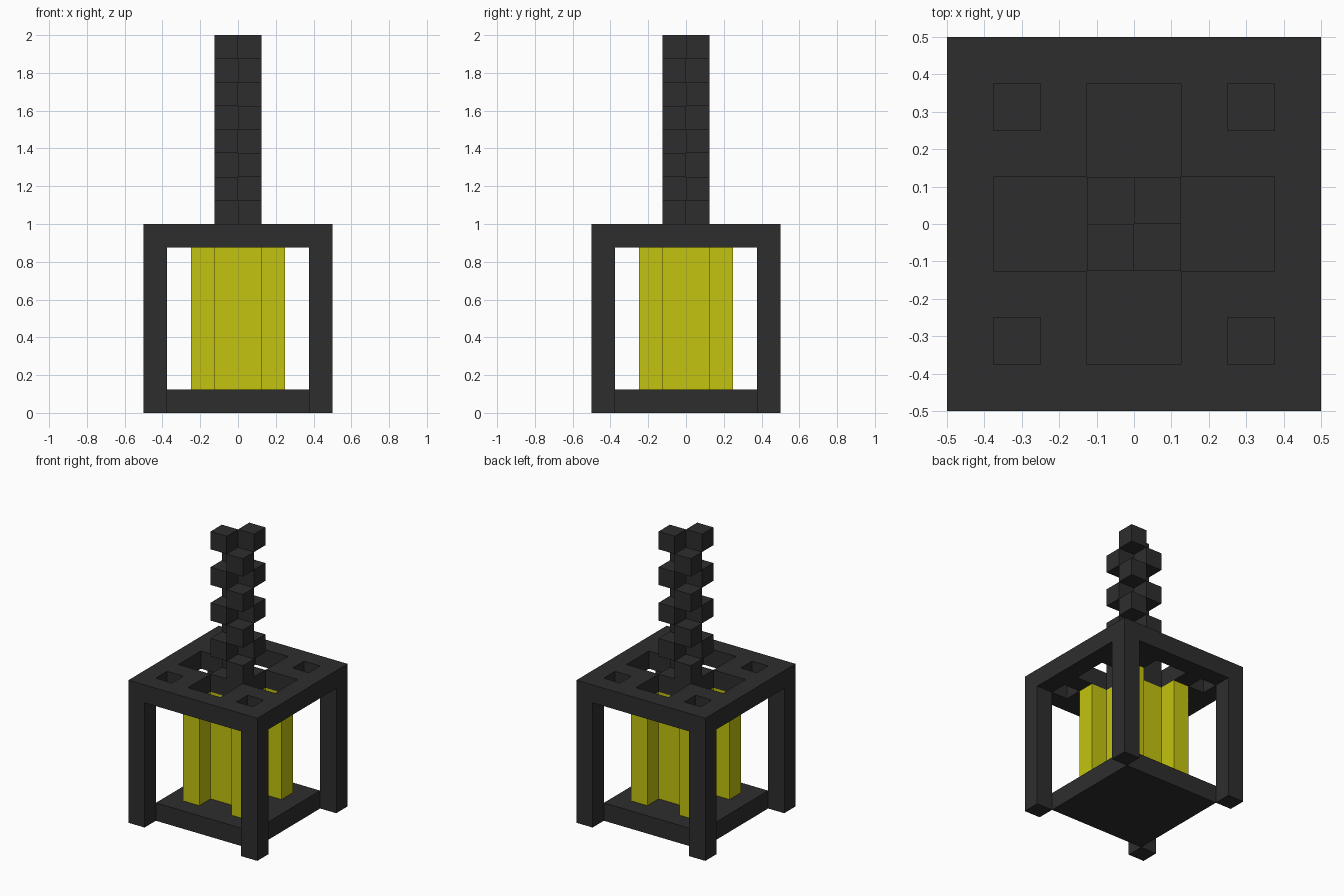
import bpy, bmesh
from mathutils import Matrix, Vector

if "Cube" in bpy.data.objects:
    bpy.data.objects.remove(bpy.data.objects["Cube"], do_unlink=True)

U = 0.125  # one block


def material(name, rgb):
    m = bpy.data.materials.new(name)
    m.use_nodes = True
    m.diffuse_color = (*rgb, 1)
    bsdf = m.node_tree.nodes["Principled BSDF"]
    bsdf.inputs["Base Color"].default_value = (*rgb, 1)
    bsdf.inputs["Roughness"].default_value = 0.8
    return m


DARK = material("dark grey", (0.027, 0.027, 0.027))
YELLOW = material("yellow", (0.55, 0.55, 0.005))


def finish(name, bm, mat):
    mesh = bpy.data.meshes.new(name)
    bm.to_mesh(mesh)
    bm.free()
    mesh.materials.append(mat)
    obj = bpy.data.objects.new(name, mesh)
    bpy.context.collection.objects.link(obj)
    return obj


def box(name, lo, hi, mat):
    """Box between two corners given in block units."""
    lo, hi = Vector(lo) * U, Vector(hi) * U
    bm = bmesh.new()
    bmesh.ops.create_cube(bm, size=1, matrix=Matrix.Translation((lo + hi) / 2)
                          @ Matrix.Diagonal((*(hi - lo), 1)))
    return finish(name, bm, mat)


# Base plate, inset between the legs
box("base_plate", (-3, -3, 0), (3, 3, 1), DARK)

# Corner legs and the slim corner bars around the core
CORNERS = {"front_right": (-1, -1), "front_left": (1, -1),
           "back_right": (-1, 1), "back_left": (1, 1)}
for label, (sx, sy) in CORNERS.items():
    for part, centre, z0, mat in (("leg", 3.5, 0, DARK), ("core_bar", 1.5, 1, YELLOW)):
        x, y = sx * centre, sy * centre
        box(f"{label}_{part}", (x - .5, y - .5, z0), (x + .5, y + .5, 7), mat)

# Yellow core and the hub above it
box("core", (-1, -1, 1), (1, 1, 7), YELLOW)
box("hub", (-1, -1, 7), (1, 1, 8), DARK)

# Top plate with a cross-shaped opening and four square holes
bm = bmesh.new()
bmesh.ops.create_grid(bm, x_segments=8, y_segments=8, size=4 * U,
                      matrix=Matrix.Translation((0, 0, 8 * U)))
holes = []
for f in bm.faces:
    c = f.calc_center_median() / U
    near, far = sorted((abs(c.x), abs(c.y)))
    if (near < 1 and far < 3) or (2 < near and far < 3):
        holes.append(f)
bmesh.ops.delete(bm, geom=holes, context='FACES')
plate = finish("top_plate", bm, DARK)
solid = plate.modifiers.new("thickness", 'SOLIDIFY')
solid.thickness = U
solid.offset = -1

# Twisted chain: each layer is a diagonal pair of cubes, alternating
for layer in range(8):
    for x in (-1, 0):
        y = x if layer % 2 else -1 - x
        side = "right" if x < 0 else "left"
        box(f"chain_cube_{layer + 1}_{side}", (x, y, 8 + layer),
            (x + 1, y + 1, 9 + layer), DARK)
